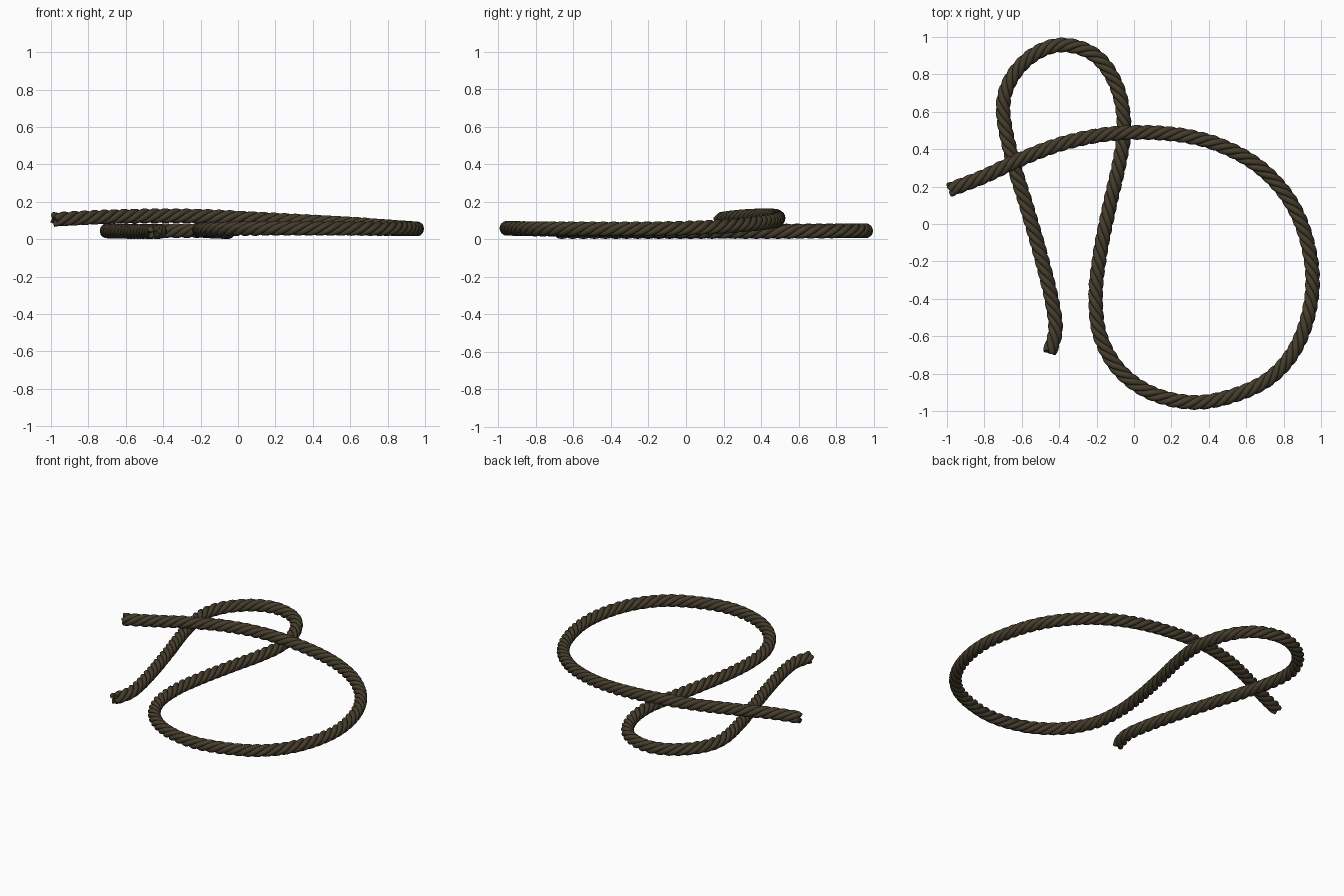
import bpy, bmesh, math
from mathutils import Vector

if "Cube" in bpy.data.objects:
    bpy.data.objects.remove(bpy.data.objects["Cube"])

# Centre line of the rope, from the raised free end to the end on the ground
PATH = [
    (-0.985, 0.183, 0.105), (-0.80, 0.255, 0.115), (-0.62, 0.34, 0.122), (-0.40, 0.425, 0.125),
    (-0.18, 0.475, 0.122), (0.03, 0.49, 0.112), (0.25, 0.475, 0.10), (0.45, 0.425, 0.09),
    (0.65, 0.32, 0.078), (0.81, 0.16, 0.066), (0.91, -0.04, 0.058), (0.955, -0.29, 0.055),
    (0.92, -0.53, 0.055), (0.82, -0.73, 0.056), (0.65, -0.87, 0.057), (0.37, -0.952, 0.058),
    (0.12, -0.915, 0.057), (-0.07, -0.79, 0.054), (-0.18, -0.60, 0.051), (-0.205, -0.38, 0.049),
    (-0.18, -0.15, 0.046), (-0.13, 0.10, 0.043), (-0.08, 0.32, 0.041), (-0.053, 0.52, 0.041),
    (-0.09, 0.73, 0.043), (-0.20, 0.895, 0.045), (-0.37, 0.957, 0.045), (-0.53, 0.91, 0.045),
    (-0.655, 0.78, 0.045), (-0.70, 0.61, 0.044), (-0.65, 0.345, 0.042), (-0.57, 0.08, 0.041),
    (-0.49, -0.20, 0.041), (-0.435, -0.43, 0.041), (-0.42, -0.57, 0.041), (-0.45, -0.685, 0.041),
]
STRANDS, STRAND_R, LAY_R, PITCH = 4, 0.0175, 0.0225, 0.235
SIDES, STEP = 10, 0.0125


def smooth_path(pts, sub=24):
    """Catmull-Rom curve through the points."""
    p = [Vector(q) for q in pts]
    p = [2 * p[0] - p[1]] + p + [2 * p[-1] - p[-2]]
    out = []
    for a, b, c, d in zip(p, p[1:], p[2:], p[3:]):
        for i in range(sub):
            t = i / sub
            out.append(0.5 * (2 * b + (c - a) * t + (2 * a - 5 * b + 4 * c - d) * t * t
                              + (3 * b - a - 3 * c + d) * t ** 3))
    return out + [p[-2]]


def resample(pts, step):
    """Even spacing along the curve."""
    total = sum((b - a).length for a, b in zip(pts, pts[1:]))
    n = round(total / step)
    step = total / n
    out, run = [pts[0]], 0.0
    for a, b in zip(pts, pts[1:]):
        seg = (b - a).length
        while len(out) < n and run + seg >= len(out) * step:
            out.append(a.lerp(b, (len(out) * step - run) / seg))
        run += seg
    return out + [pts[-1]], step


def tangents(pts):
    n = len(pts) - 1
    return [(pts[min(i + 1, n)] - pts[max(i - 1, 0)]).normalized() for i in range(n + 1)]


def sweep(bm, pts, radius, sides):
    """Capped round tube along a list of points."""
    rings = []
    for p, t in zip(pts, tangents(pts)):
        u = Vector((0, 0, 1)).cross(t).normalized()
        v = t.cross(u)
        rings.append([bm.verts.new(p + radius * (u * math.cos(a) + v * math.sin(a)))
                      for a in (2 * math.pi * k / sides for k in range(sides))])
    for r, s in zip(rings, rings[1:]):
        for k in range(sides):
            j = (k + 1) % sides
            bm.faces.new((r[k], r[j], s[j], s[k]))
    bm.faces.new(rings[0][::-1])
    bm.faces.new(rings[-1])


# Twisted strands laid around the centre line
centre, step = resample(smooth_path(PATH), STEP)
tans = tangents(centre)
bm = bmesh.new()
for s in range(STRANDS):
    strand = []
    for i, (p, t) in enumerate(zip(centre, tans)):
        side = Vector((0, 0, 1)).cross(t).normalized()
        up = t.cross(side)
        a = 2 * math.pi * (s / STRANDS - i * step / PITCH)
        strand.append(p + LAY_R * (side * math.cos(a) + up * math.sin(a)))
    sweep(bm, strand, STRAND_R, SIDES)
bmesh.ops.recalc_face_normals(bm, faces=bm.faces)

mesh = bpy.data.meshes.new("rope")
bm.to_mesh(mesh)
bm.free()
rope = bpy.data.objects.new("rope", mesh)
bpy.context.collection.objects.link(rope)

# Dark brown fibre
fibre = bpy.data.materials.new("rope_fibre")
fibre.diffuse_color = (0.06, 0.047, 0.026, 1)
fibre.use_nodes = True
fibre.node_tree.nodes["Principled BSDF"].inputs["Base Color"].default_value = fibre.diffuse_color
mesh.materials.append(fibre)

bpy.context.view_layer.objects.active = rope
rope.select_set(True)
bpy.ops.object.shade_smooth_by_angle(angle=math.radians(50))
